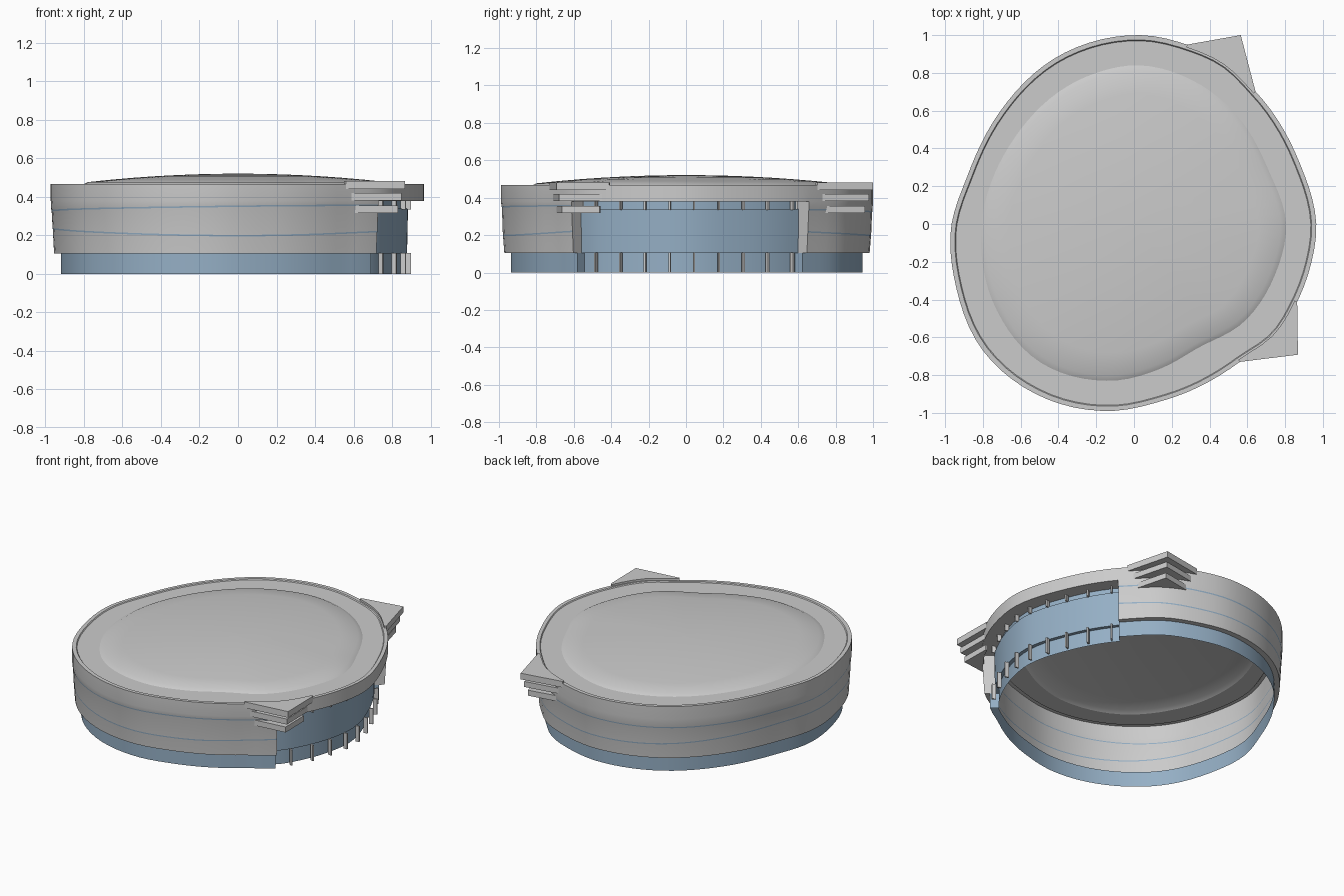
import bpy, math
from mathutils import Vector

if "Cube" in bpy.data.objects:
    bpy.data.objects.remove(bpy.data.objects["Cube"])

N = 90                      # 4 degree steps around the building
OPEN_A, OPEN_B = -40, 44    # entrance opening, degrees

# plan outlines: outer wall and raised roof disc
WALL = [(.965, 0), (.87, .34), (.645, .70), (.48, .86), (.28, .95), (.03, 1), (-.38, .90),
        (-.72, .58), (-.88, .26), (-.97, -.03), (-.945, -.32), (-.80, -.67), (-.50, -.91),
        (-.14, -.99), (.17, -.93), (.56, -.73), (.75, -.595), (.865, -.41), (.94, -.2)]
DISC = [(.805, 0), (.71, .29), (.54, .58), (.32, .755), (.03, .84), (-.24, .785), (-.65, .43),
        (-.81, -.05), (-.73, -.45), (-.50, -.73), (-.13, -.83), (.13, -.77), (.35, -.65),
        (.58, -.52), (.75, -.26)]


def outline(pts):
    """Periodic smooth radius as a function of angle in degrees."""
    pol = sorted((math.degrees(math.atan2(y, x)) % 360, math.hypot(x, y)) for x, y in pts)
    n = len(pol)
    get = lambda i: (pol[i % n][0] + 360 * (i // n), pol[i % n][1])

    def radius(a):
        a %= 360
        i = max(k for k in range(n) if pol[k][0] <= a)
        p0, p1, p2, p3 = (get(i + k) for k in (-1, 0, 1, 2))
        h = p2[0] - p1[0]
        t = (a - p1[0]) / h
        m1 = (p2[1] - p0[1]) / (p2[0] - p0[0]) * h
        m2 = (p3[1] - p1[1]) / (p3[0] - p1[0]) * h
        return ((2*t**3 - 3*t*t + 1) * p1[1] + (t**3 - 2*t*t + t) * m1
                + (3*t*t - 2*t**3) * p2[1] + (t**3 - t*t) * m2)
    return radius


wall_r, disc_r = outline(WALL), outline(DISC)


def point(r, a, s, z):
    t = math.radians(a)
    return Vector((r(a) * s * math.cos(t), r(a) * s * math.sin(t), z))


blue = bpy.data.materials.new("blue_glass")
blue.diffuse_color = (.30, .43, .56, 1)
blue.use_nodes = True
blue.node_tree.nodes["Principled BSDF"].inputs["Base Color"].default_value = blue.diffuse_color
grey = bpy.data.materials.new("grey_cladding")
grey.diffuse_color = (.6, .6, .6, 1)
grey.use_nodes = True
grey.node_tree.nodes["Principled BSDF"].inputs["Base Color"].default_value = grey.diffuse_color


def make(name, verts, faces, mats=(), idx=None):
    me = bpy.data.meshes.new(name)
    me.from_pydata([tuple(v) for v in verts], [], faces)
    for m in mats:
        me.materials.append(m)
    if idx:
        me.polygons.foreach_set("material_index", idx)
    ob = bpy.data.objects.new(name, me)
    bpy.context.collection.objects.link(ob)
    bpy.ops.object.select_all(action='DESELECT')
    ob.select_set(True)
    bpy.context.view_layer.objects.active = ob
    bpy.ops.object.shade_smooth_by_angle(angle=math.radians(25))
    return ob


def loft(name, rings, closed=True, skip=lambda k, i: False, mats=(), mat_of=lambda k: 0):
    n = len(rings[0])
    faces, idx = [], []
    for k in range(len(rings) - 1):
        for i in range(n if closed else n - 1):
            if skip(k, i):
                continue
            j = (i + 1) % n
            faces.append((k*n + i, k*n + j, k*n + n + j, k*n + n + i))
            idx.append(mat_of(k))
    return make(name, [v for r in rings for v in r], faces, mats, idx)


angles = [OPEN_A + 4 * i for i in range(N)]
span = (OPEN_B - OPEN_A) // 4
cosd = lambda a: math.cos(math.radians(a))
upper = lambda a: .338 + .018 * cosd(a + 50)
lower = lambda a: .217 + .018 * cosd(2 * a)
g = .004

# clad outer wall with two wavy blue joints, open at the entrance
levels = [(.945, lambda a: .105), (.982, lambda a: .105),
          (.989, lambda a: lower(a) - g), (.990, lambda a: lower(a) + g),
          (.995, lambda a: upper(a) - g), (.997, lambda a: upper(a) + g),
          (1, lambda a: .38), (1, lambda a: .468)]
loft("outer_wall", [[point(wall_r, a, s, f(a)) for a in angles] for s, f in levels],
     skip=lambda k, i: k < 6 and i < span,
     mats=(grey, blue), mat_of=lambda k: 1 if k in (2, 4) else 0)

# roof rim and flat roof ring
loft("roof_ring", [[point(wall_r, a, 1, .468) for a in angles],
                   [point(wall_r, a, .975, .468) for a in angles],
                   [point(wall_r, a, .97, .462) for a in angles],
                   [point(disc_r, a, 1, .462) for a in angles]])

# raised domed roof disc
rings = [[point(disc_r, a, 1, .462) for a in angles]]
for t in (1, .85, .7, .55, .4, .25, .1, .002):
    rings.append([point(disc_r, a, .965 * t, .477 + .044 * (1 - t*t)) for a in angles])
loft("roof_dome", rings)

# blue base, stepped inward across the entrance
entry = angles[:span + 1]
plan = [(a, .885) for a in entry] + [(a, .945) for a in angles[span:]] + [(OPEN_A, .945)]
loft("base_wall", [[point(wall_r, a, s, z) for a, s in plan] for z in (0, .105)], mats=(blue,))

# entrance glazing
loft("entrance_glass", [[point(wall_r, a, s, z) for a in entry] for s, z in
                        ((.885, .105), (.91, .105), (.915, .34), (.895, .34), (.895, .38))],
     closed=False, mats=(blue,))

# soffit above the entrance
loft("entrance_soffit", [[point(wall_r, a, s, .38) for a in entry] for s in (.895, 1)],
     closed=False)

# side jambs of the entrance
for name, a in (("front_jamb", OPEN_A), ("back_jamb", OPEN_B)):
    order = (0, 1, 2, 3) if a == OPEN_A else (3, 2, 1, 0)
    make(name, [point(wall_r, a, .90, .105), point(wall_r, a, .90, .38),
                point(wall_r, a, 1, .38), point(wall_r, a, .982, .105)], [order])


def prism(name, poly, z0, z1, mats=()):
    n = len(poly)
    verts = [(p[0], p[1], z) for z in (z0, z1) for p in poly]
    faces = [(i, (i+1) % n, n + (i+1) % n, n + i) for i in range(n)]
    faces += [tuple(range(n))[::-1], tuple(range(n, 2*n))]
    make(name, verts, faces, mats)


# short posts below and above the glazing
for i in range(9):
    y = -.48 + i * .131
    a = min(range(-400, 440), key=lambda d: abs(point(wall_r, d/10, .922, 0).y - y)) / 10
    c = point(wall_r, a, .922, 0)
    rad = Vector((cosd(a), math.sin(math.radians(a)), 0))
    tan = Vector((-rad.y, rad.x, 0)) * .005
    sq = [c - rad*.013 - tan, c + rad*.013 - tan, c + rad*.013 + tan, c - rad*.013 + tan]
    prism("lower_post", sq, 0, .108)
    prism("upper_post", sq, .335, .38)

# stacked corner canopies, shrinking downward
for name, tip, a0, a1 in (("back_canopy", (.565, 1.0), 47.5, 73.5),
                          ("front_canopy", (.868, -.692), -52.5, -25.5)):
    inner = [point(wall_r, a1 + (a0 - a1) * i / 6, .985, 0) for i in range(7)]
    poly = [point(wall_r, a0, 1, 0), Vector((*tip, 0)), point(wall_r, a1, 1, 0)] + inner
    mid = inner[3]
    for k, (z0, z1) in enumerate(((.44, .482), (.382, .42), (.317, .355))):
        prism(name, [p.lerp(mid, .14 * k) for p in poly], z0, z1)
